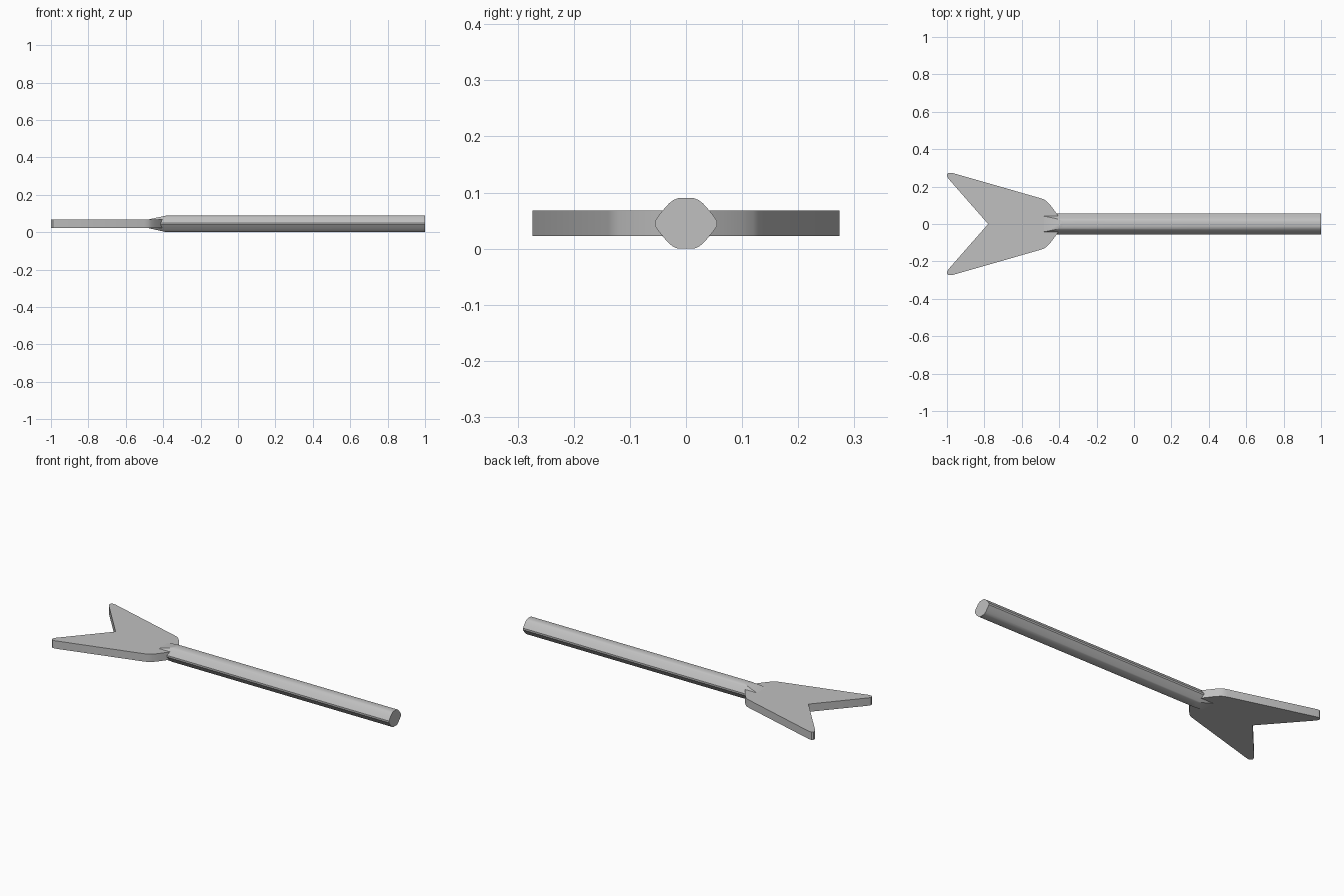
import bpy
import bmesh
import math
from mathutils import Vector

cube = bpy.data.objects.get("Cube")
if cube:
    bpy.data.objects.remove(cube, do_unlink=True)

MID = 0.045  # height of the shaft axis

grey = bpy.data.materials.new("light_grey")
grey.use_nodes = True
colour = (0.53, 0.53, 0.53, 1)
grey.diffuse_color = colour
grey.node_tree.nodes["Principled BSDF"].inputs["Base Color"].default_value = colour


def prism(points, offset):
    """Extrude a closed outline along an offset."""
    bm = bmesh.new()
    face = bm.faces.new([bm.verts.new(p) for p in points])
    moved = bmesh.ops.extrude_face_region(bm, geom=[face], use_keep_orig=True)
    verts = [g for g in moved["geom"] if isinstance(g, bmesh.types.BMVert)]
    bmesh.ops.translate(bm, verts=verts, vec=offset)
    return bm


def finish(bm, name):
    bmesh.ops.recalc_face_normals(bm, faces=bm.faces[:])
    mesh = bpy.data.meshes.new(name)
    bm.to_mesh(mesh)
    bm.free()
    obj = bpy.data.objects.new(name, mesh)
    bpy.context.collection.objects.link(obj)
    mesh.materials.append(grey)
    bpy.ops.object.select_all(action="DESELECT")
    obj.select_set(True)
    bpy.context.view_layer.objects.active = obj
    bpy.ops.object.shade_smooth_by_angle(angle=math.radians(32))


# Shaft: flat-topped oval section, mirrored from one quarter
quarter = [(0.055, 0.005), (0.048, 0.015), (0.039, 0.026),
           (0.030, 0.036), (0.022, 0.042), (0.014, 0.045)]
half = quarter + [(-y, z) for y, z in reversed(quarter)]
section = half + [(-y, -z) for y, z in half]
shaft = prism([(-0.49, y, MID + z) for y, z in section], (1.49, 0, 0))

# Ramps that cut the shaft down to the blade, above and below
for side in (1, -1):
    cut = bmesh.ops.bisect_plane(
        shaft, geom=shaft.verts[:] + shaft.edges[:] + shaft.faces[:],
        plane_co=(-0.38, 0, MID + side * 0.045),
        plane_no=Vector((-0.022, 0, side * 0.1)).normalized(), clear_outer=True)
    rim = [g for g in cut["geom_cut"] if isinstance(g, bmesh.types.BMEdge)]
    bmesh.ops.edgeloop_fill(shaft, edges=rim)
finish(shaft, "shaft")

# Forked blade: half outline from the root to the fork, mirrored
edge = [(-0.40, 0.035), (-0.415, 0.058), (-0.445, 0.098), (-0.465, 0.120),
        (-0.48, 0.131), (-0.50, 0.138), (-0.975, 0.274), (-0.99, 0.274),
        (-0.999, 0.267), (-1.0, 0.256), (-0.992, 0.242)]
outline = edge + [(-0.78, 0)] + [(x, -y) for x, y in reversed(edge)]
finish(prism([(x, y, 0.023) for x, y in outline], (0, 0, 0.045)), "forked_blade")
